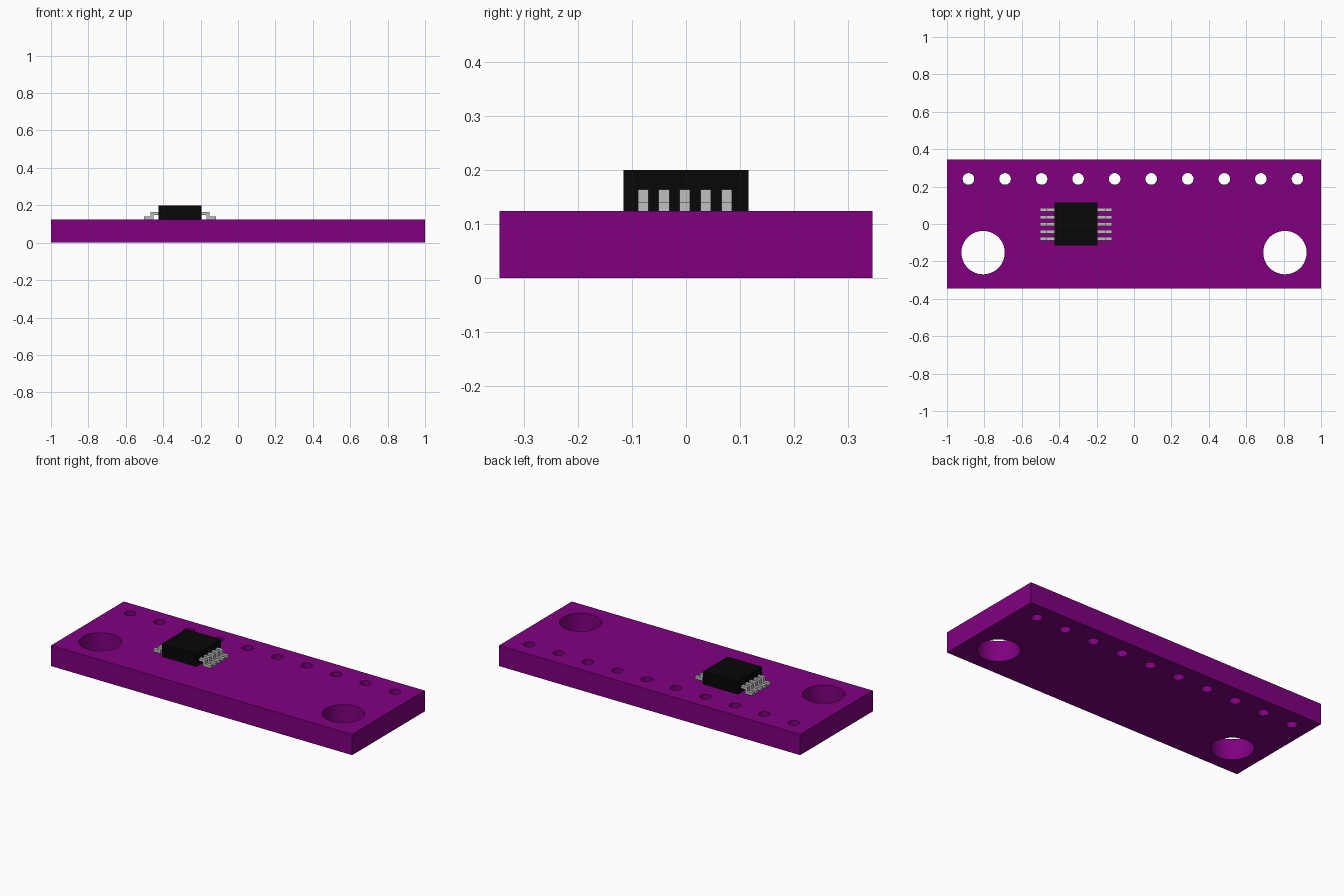
import bpy, bmesh, math

cube = bpy.data.objects.get("Cube")
if cube:
    bpy.data.objects.remove(cube, do_unlink=True)

BOARD_Y, BOARD_Z = 0.345, 0.124
CHIP_X, CHIP_HALF, CHIP_TOP = -0.31, 0.115, 0.2


def material(name, rgb):
    m = bpy.data.materials.new(name)
    m.use_nodes = True
    color = (*rgb, 1)
    m.diffuse_color = color
    m.node_tree.nodes["Principled BSDF"].inputs["Base Color"].default_value = color
    return m


purple = material("purple board", (0.216, 0.0, 0.216))
black = material("black plastic", (0.002, 0.002, 0.002))
silver = material("silver metal", (0.527, 0.527, 0.527))


def finish(bm, name, mat):
    bmesh.ops.recalc_face_normals(bm, faces=bm.faces)
    mesh = bpy.data.meshes.new(name)
    bm.to_mesh(mesh)
    bm.free()
    mesh.materials.append(mat)
    obj = bpy.data.objects.new(name, mesh)
    bpy.context.collection.objects.link(obj)
    return obj


def loop(bm, points):
    verts = [bm.verts.new(p) for p in points]
    return [bm.edges.new((a, b)) for a, b in zip(verts, verts[1:] + verts[:1])]


def circle(x, y, r, n):
    return [(x + r * math.cos(math.tau * i / n), y + r * math.sin(math.tau * i / n), 0)
            for i in range(n)]


def extrude(bm, faces, vec):
    out = bmesh.ops.extrude_face_region(bm, geom=faces, use_keep_orig=True)
    bmesh.ops.translate(bm, vec=vec,
                        verts=[g for g in out["geom"] if isinstance(g, bmesh.types.BMVert)])


# Circuit board: outline with two mounting holes and a row of ten pin holes
bm = bmesh.new()
edges = loop(bm, [(-1, -BOARD_Y, 0), (1, -BOARD_Y, 0), (1, BOARD_Y, 0), (-1, BOARD_Y, 0)])
for side in (-1, 1):
    edges += loop(bm, circle(side * 0.807, -0.153, 0.116, 64))
for i in range(10):
    edges += loop(bm, circle(-0.885 + i * 0.1954, 0.241, 0.031, 32))
bmesh.ops.triangle_fill(bm, edges=edges, use_beauty=True, normal=(0, 0, 1))
extrude(bm, bm.faces[:], (0, 0, BOARD_Z))
board = finish(bm, "circuit_board", purple)
bpy.context.view_layer.objects.active = board
board.select_set(True)
bpy.ops.object.shade_smooth_by_angle(angle=math.radians(30))
board.select_set(False)

# Chip body
bm = bmesh.new()
bmesh.ops.create_cube(bm, size=1)
bmesh.ops.scale(bm, vec=(2 * CHIP_HALF, 0.232, CHIP_TOP - BOARD_Z), verts=bm.verts)
bmesh.ops.translate(bm, vec=(CHIP_X, 0, (CHIP_TOP + BOARD_Z) / 2), verts=bm.verts)
finish(bm, "chip_body", black)

# Stepped chip legs: side profile as (distance from chip centre, height above board)
LEG = [(0.11, 0.040), (0.157, 0.040), (0.157, 0.016), (0.192, 0.016),
       (0.192, 0.0), (0.141, 0.0), (0.141, 0.024), (0.11, 0.024)]
WIDTH = 0.0195
for side, label in ((-1, "right"), (1, "left")):
    bm = bmesh.new()
    for i in range(5):
        y = (i - 2) * 0.0387 - 0.002 - WIDTH / 2
        face = bm.faces.new([bm.verts.new((CHIP_X + side * d, y, BOARD_Z + h)) for d, h in LEG])
        extrude(bm, [face], (0, WIDTH, 0))
    finish(bm, f"chip_legs_{label}", silver)
